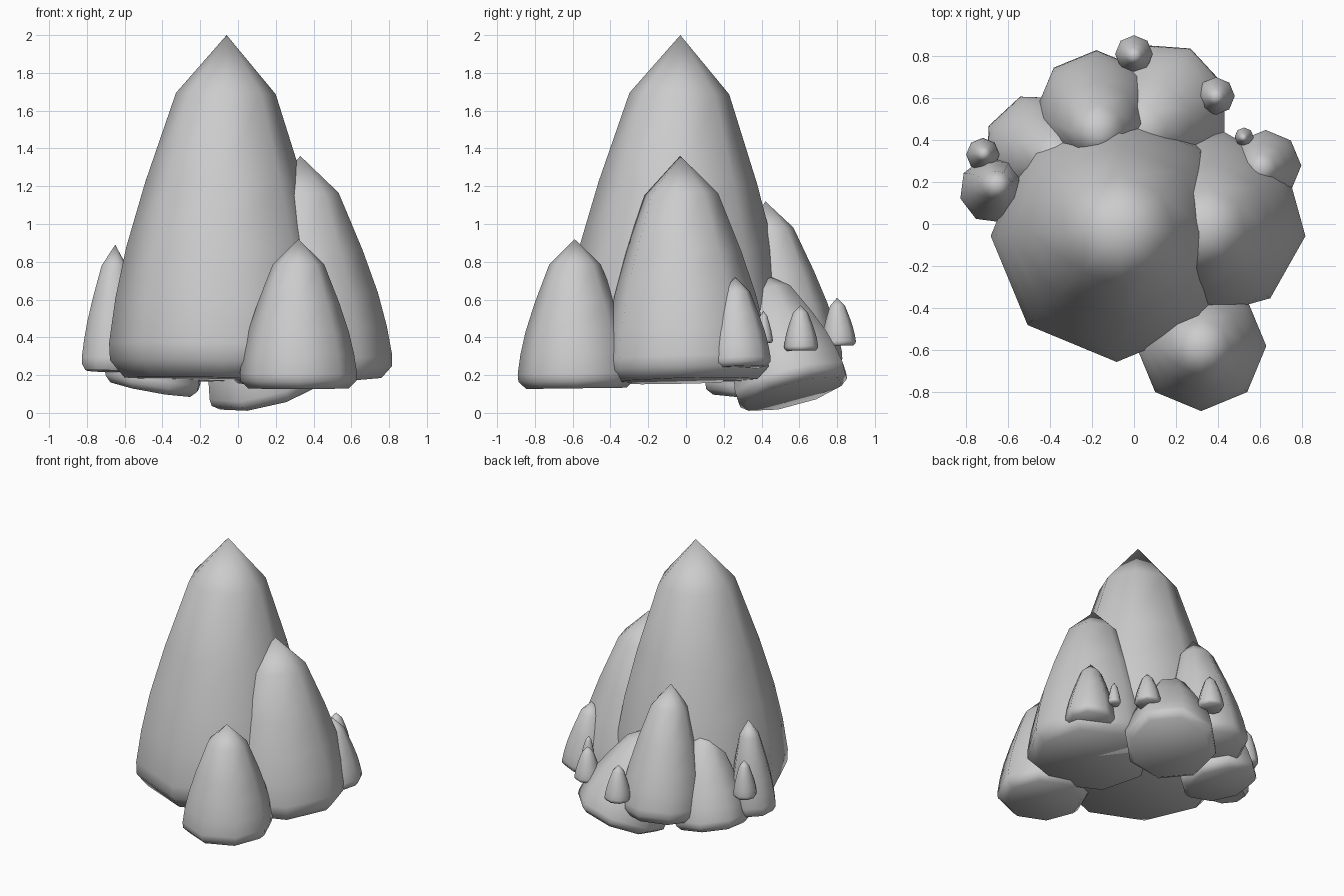
import bpy, bmesh, math
from mathutils import Vector

cube = bpy.data.objects.get("Cube")
if cube:
    bpy.data.objects.remove(cube, do_unlink=True)

stone = bpy.data.materials.new("grey_stone")
stone.use_nodes = True
GREY = (0.6, 0.6, 0.6, 1)
stone.diffuse_color = GREY
stone.node_tree.nodes["Principled BSDF"].inputs["Base Color"].default_value = GREY

# shared spire outline: (fraction of length, fraction of radius)
PROFILE = [(0, 0.86), (0.05, 0.99), (0.1, 1), (0.23, 0.95), (0.38, 0.86),
           (0.57, 0.70), (0.83, 0.44)]
SIDES = 8


def spire(name, base, tip, radius, turn=0):
    """Eight-sided pointed rock standing on base and leaning to tip."""
    base, tip = Vector(base), Vector(tip)
    axis = tip - base
    lean = Vector((0, 0, 1)).rotation_difference(axis)
    bm = bmesh.new()
    rings = []
    for h, r in PROFILE:
        ring = []
        for i in range(SIDES):
            a = math.radians(turn) + math.tau * i / SIDES
            p = Vector((math.cos(a) * r * radius, math.sin(a) * r * radius, h * axis.length))
            ring.append(bm.verts.new(base + lean @ p))
        rings.append(ring)
    top = bm.verts.new(tip)
    bm.faces.new(rings[0][::-1])
    for i in range(SIDES):
        j = (i + 1) % SIDES
        for low, high in zip(rings, rings[1:]):
            bm.faces.new((low[i], low[j], high[j], high[i]))
        bm.faces.new((rings[-1][i], rings[-1][j], top))
    mesh = bpy.data.meshes.new(name)
    bm.to_mesh(mesh)
    bm.free()
    mesh.materials.append(stone)
    obj = bpy.data.objects.new(name, mesh)
    bpy.context.collection.objects.link(obj)
    bpy.ops.object.select_all(action='DESELECT')
    obj.select_set(True)
    bpy.context.view_layer.objects.active = obj
    bpy.ops.object.shade_smooth_by_angle(angle=math.radians(60))


# large spires
spire("main_spire", (-0.085, -0.06, 0.18), (-0.06, -0.03, 2), 0.6)
spire("left_spire", (0.38, 0, 0.17), (0.33, -0.03, 1.36), 0.445, -7)
spire("front_spire", (0.32, -0.58, 0.13), (0.32, -0.59, 0.92), 0.31)

# rear spires leaning inwards
spire("rear_spire", (-0.18, 0.55, 0.2), (-0.17, 0.42, 1.12), 0.29)
spire("rear_left_boulder", (0.155, 0.57, 0.1), (0, 0.4, 0.74), 0.32, 20)
spire("rear_right_boulder", (-0.46, 0.36, 0.13), (-0.34, 0.3, 0.8), 0.27, 20)

# small side spires
spire("right_side_spire", (-0.675, 0.16, 0.22), (-0.65, 0.19, 0.89), 0.16, 15)
spire("left_side_spire", (0.63, 0.28, 0.24), (0.6, 0.26, 0.72), 0.17)

# pebble spires
spire("right_pebble", (-0.72, 0.33, 0.39), (-0.715, 0.335, 0.66), 0.08)
spire("rear_pebble", (0, 0.81, 0.355), (0, 0.8, 0.61), 0.09)
spire("rear_left_pebble", (0.39, 0.61, 0.33), (0.39, 0.605, 0.57), 0.09)
spire("left_pebble", (0.525, 0.415, 0.37), (0.52, 0.41, 0.54), 0.045)
